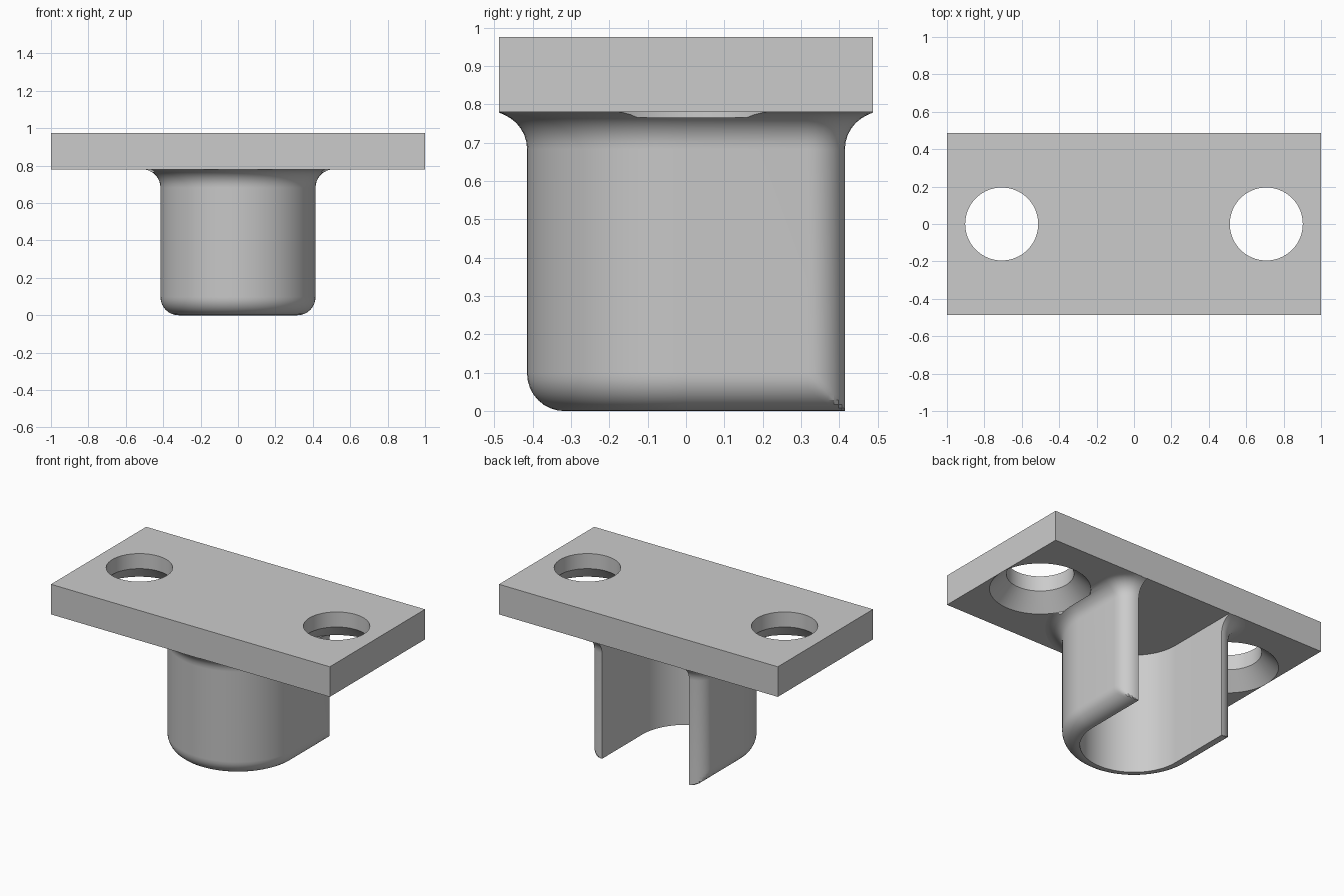
import bpy, bmesh
from math import sin, cos, pi, radians

cube = bpy.data.objects.get("Cube")
if cube:
    bpy.data.objects.remove(cube, do_unlink=True)

MM = 2 / 41                      # one design unit
HALF_Y = 10 * MM                 # plate half depth
WALL = 8.5 * MM                  # outer radius of the wall
BORE = 6.4 * MM                  # inner radius of the wall
R = 2 * MM                       # fillet radius
UNDER, TOP = 16 * MM, 20 * MM    # plate underside and top
HOLE_X = 14.5 * MM
STEPS = 8

grey = bpy.data.materials.new("plain_grey")
grey.use_nodes = True
grey.diffuse_color = (0.6, 0.6, 0.6, 1)
grey.node_tree.nodes["Principled BSDF"].inputs["Base Color"].default_value = (0.6, 0.6, 0.6, 1)


def loft(name, loops):
    """Skin a stack of equal-length closed loops and cap both ends."""
    bm = bmesh.new()
    rings = [[bm.verts.new(p) for p in loop] for loop in loops]
    n = len(rings[0])
    for a, b in zip(rings, rings[1:]):
        for i in range(n):
            j = (i + 1) % n
            bm.faces.new((a[i], a[j], b[j], b[i]))
    bm.faces.new(rings[0])
    bm.faces.new(rings[-1])
    bmesh.ops.recalc_face_normals(bm, faces=bm.faces)
    mesh = bpy.data.meshes.new(name)
    bm.to_mesh(mesh)
    bm.free()
    mesh.materials.append(grey)
    obj = bpy.data.objects.new(name, mesh)
    bpy.context.collection.objects.link(obj)
    return obj


def cut(obj, cutter):
    mod = obj.modifiers.new("cut", 'BOOLEAN')
    mod.operation, mod.solver, mod.object = 'DIFFERENCE', 'EXACT', cutter
    bpy.context.view_layer.objects.active = obj
    bpy.ops.object.modifier_apply(modifier=mod.name)


def u_outline(d, z):
    """Outer wall outline moved by d; inward moves leave the back end in place."""
    half = []
    core = WALL - R
    for k in range(STEPS + 1):                       # rounded back corner
        a = pi / 2 * (1 - k / STEPS)
        grow = R + max(d, 0)
        half.append((min(core + grow * cos(a), WALL + d), core + grow * sin(a)))
    for k in range(25):                              # half of the round front
        a = -pi / 2 * k / 24
        half.append(((WALL + d) * cos(a), (WALL + d) * sin(a)))
    loop = half + [(-x, y) for x, y in reversed(half[:-1])]
    lim = HALF_Y - 0.0005
    return [(x, max(-lim, min(lim, y)), z) for x, y in loop]


def circle(r, x, z, n=64):
    return [(x + r * cos(2 * pi * i / n), r * sin(2 * pi * i / n), z) for i in range(n)]


# Mounting plate
plate = loft("mounting_plate", [[(-1, -HALF_Y, z), (1, -HALF_Y, z), (1, HALF_Y, z), (-1, HALF_Y, z)]
                                for z in (UNDER, TOP)])

# U-shaped wall: rounded lower edge, flared fillet under the plate
levels = []
for k in range(STEPS + 1):
    a = pi / 2 * k / STEPS
    levels.append((-R * (1 - sin(a)), R * (1 - cos(a))))
for k in range(STEPS + 1):
    a = pi / 2 * k / STEPS
    levels.append((R * (1 - cos(a)), UNDER - R + R * sin(a)))
levels.append((R, UNDER + 0.01))
wall = loft("u_shaped_wall", [u_outline(d, z) for d, z in levels])

# Bore, open at the back and below
front = [(BORE * cos(pi * k / 48), -BORE * sin(pi * k / 48)) for k in range(49)]
bore_path = [(BORE, 0.7)] + front + [(-BORE, 0.7)]
bore = loft("bore_cutter", [[(x, y, z) for x, y in bore_path] for z in (-0.2, 1.2)])
bore.hide_render = True
cut(wall, bore)
bpy.data.objects.remove(bore, do_unlink=True)

# Screw holes, countersunk from below
profile = ((6 * MM, UNDER - 0.015), (6 * MM, UNDER), (4 * MM, UNDER + R), (4 * MM, TOP + 0.1))
for side in (-1, 1):
    hole = loft("hole_cutter", [circle(r, side * HOLE_X, z) for r, z in profile])
    hole.hide_render = True
    cut(plate, hole)
    cut(wall, hole)
    bpy.data.objects.remove(hole, do_unlink=True)

# Smooth curved faces, keep edges sharp
for obj in (plate, wall):
    bpy.ops.object.select_all(action='DESELECT')
    obj.select_set(True)
    bpy.context.view_layer.objects.active = obj
    bpy.ops.object.shade_smooth_by_angle(angle=radians(30))
